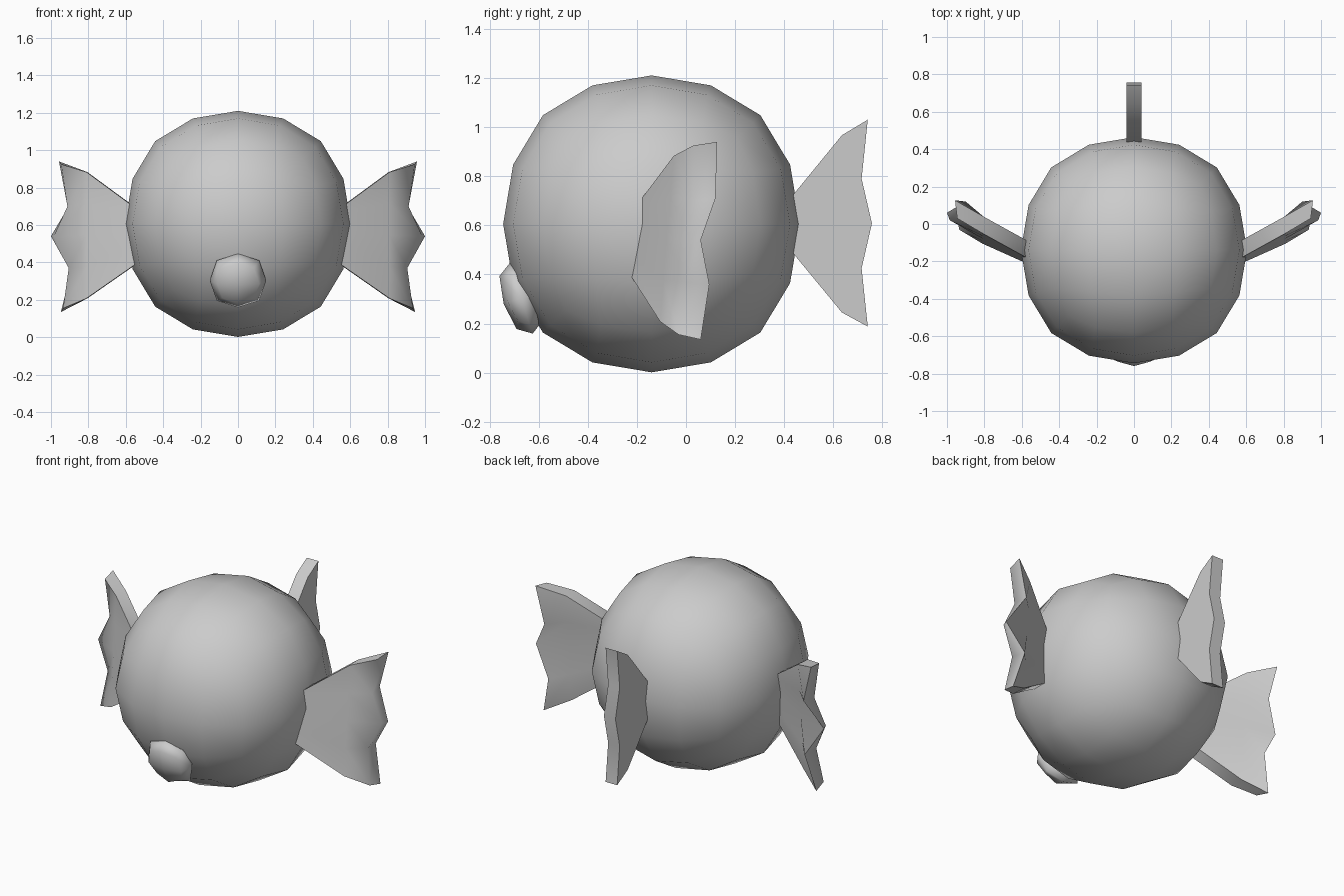
import bpy, bmesh, math
from mathutils import Vector

if "Cube" in bpy.data.objects:
    bpy.data.objects.remove(bpy.data.objects["Cube"])


def subdivided_ball(name, loc, half, levels, tilt=0):
    """Cube rounded by subdivision."""
    bpy.ops.mesh.primitive_cube_add(size=2, location=loc)
    ob = bpy.context.object
    ob.name = name
    for v in ob.data.vertices:
        v.co = Vector((v.co.x * half[0], v.co.y * half[1], v.co.z * half[2]))
    ob.rotation_euler.x = math.radians(tilt)
    mod = ob.modifiers.new("round", 'SUBSURF')
    mod.levels = mod.render_levels = levels
    mod.use_limit_surface = False
    for p in ob.data.polygons:
        p.use_smooth = True
    return ob


def spread(a, b, n=5):
    a, b = Vector(a), Vector(b)
    return [a.lerp(b, i / (n - 1)) for i in range(n)]


def fin(name, front, back, sx=1):
    """Closed slab between two 3 x 5 sheets of points."""
    bm = bmesh.new()
    sheets = []
    for sheet in (front, back):
        sheets.append([[bm.verts.new((p[0] * sx, p[1], p[2])) for p in row] for row in sheet])
    for s in sheets:
        for r in range(len(s) - 1):
            for c in range(4):
                bm.faces.new((s[r][c], s[r][c + 1], s[r + 1][c + 1], s[r + 1][c]))
    rings = [s[0] + [s[1][4]] + s[2][::-1] + [s[1][0]] for s in sheets]
    n = len(rings[0])
    for i in range(n):
        j = (i + 1) % n
        bm.faces.new((rings[0][i], rings[0][j], rings[1][j], rings[1][i]))
    bmesh.ops.recalc_face_normals(bm, faces=bm.faces)
    me = bpy.data.meshes.new(name)
    bm.to_mesh(me)
    bm.free()
    ob = bpy.data.objects.new(name, me)
    bpy.context.collection.objects.link(ob)
    bpy.ops.object.select_all(action='DESELECT')
    ob.select_set(True)
    bpy.context.view_layer.objects.active = ob
    bpy.ops.object.shade_smooth_by_angle(angle=math.radians(60))


# Round body and mouth
subdivided_ball("body", (0, -0.14, 0.606), (0.688,) * 3, 2)
subdivided_ball("mouth", (0, -0.671, 0.303), (0.151, 0.075, 0.151), 1, 18)


# Tail fin: flat slab in the middle plane
def tail_sheet(x):
    rim = [(0.74, 1.03), (0.715, 0.79), (0.757, 0.608), (0.715, 0.425), (0.74, 0.188)]
    return [spread((x, 0.40, 0.68), (x, 0.40, 0.53)),
            spread((x, 0.635, 0.967), (x, 0.635, 0.245)),
            [(x, y, z) for y, z in rim]]


fin("tail_fin", tail_sheet(0.04), tail_sheet(-0.04))

# Side fins: swept back, notched rim
front = [spread((0.52, -0.21, 0.67), (0.52, -0.235, 0.41)),
         spread((0.81, -0.05, 0.883), (0.81, -0.105, 0.208)),
         [(0.945, 0.03, 0.925), (0.912, 0.03, 0.70), (0.985, 0.02, 0.54),
          (0.905, 0.0, 0.37), (0.935, -0.03, 0.155)]]
back = [[p + Vector((-0.005, 0.09, 0)) for p in row] for row in front[:2]]
back.append([(0.957, 0.127, 0.94), (0.90, 0.12, 0.71), (1.0, 0.06, 0.54),
             (0.89, 0.095, 0.36), (0.947, 0.06, 0.135)])
fin("side_fin_right", front, back)
fin("side_fin_left", front, back, -1)
